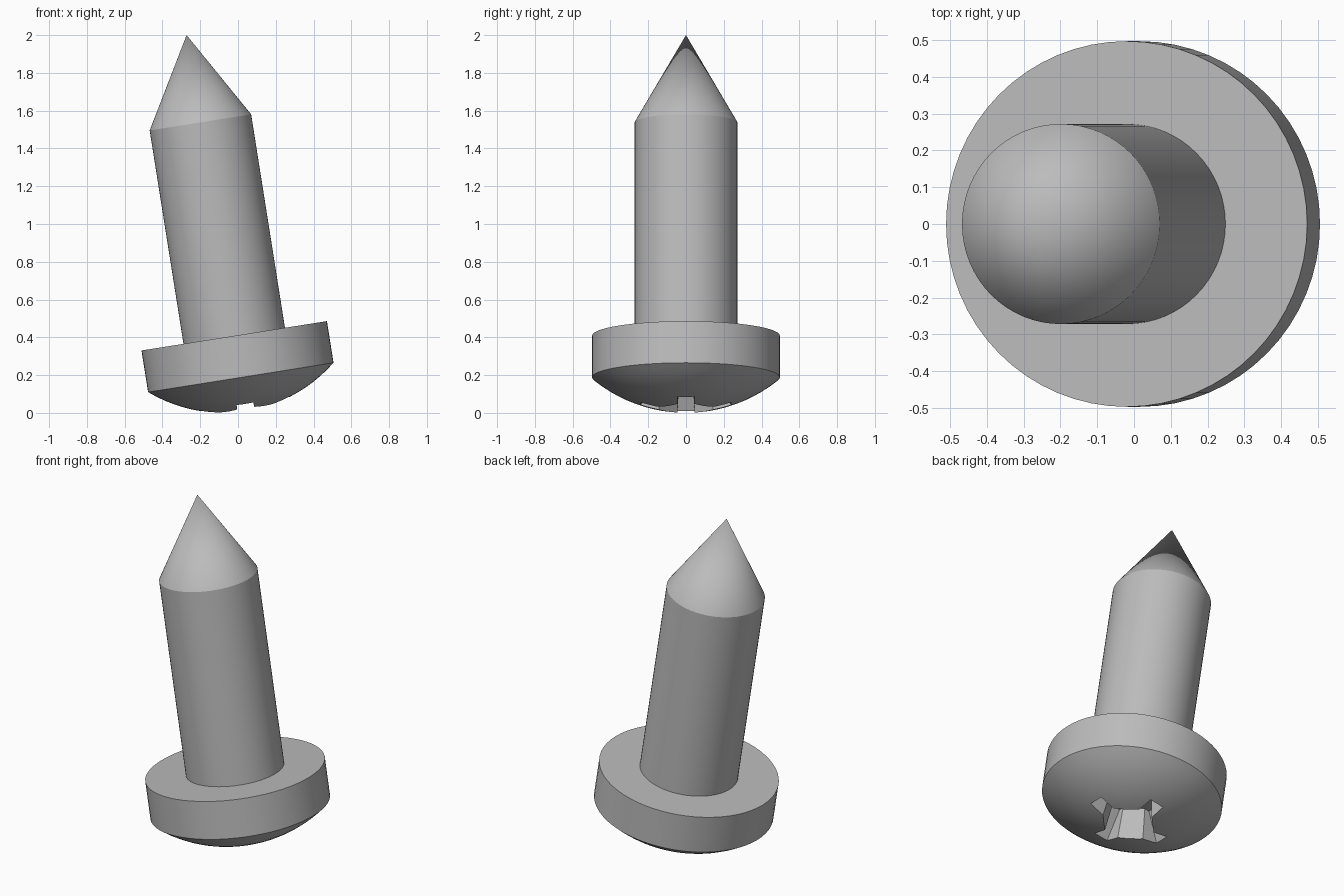
import bpy
import bmesh
from math import sin, cos, pi, radians, sqrt
from mathutils import Matrix

cube = bpy.data.objects.get("Cube")
if cube:
    bpy.data.objects.remove(cube, do_unlink=True)

SEGMENTS = 64
HEAD_R, DOME_H, HEAD_TOP = 0.497, 0.18, 0.403
SHANK_R, SHANK_TOP, TIP = 0.272, 1.547, 2.015
# The screw stands on its domed head and leans toward -x
LEAN = Matrix.Translation((0.043, 0, 0.01)) @ Matrix.Rotation(radians(-9), 4, 'Y')

steel = bpy.data.materials.new("grey steel")
steel.use_nodes = True
GREY = (0.5, 0.5, 0.5, 1)
steel.diffuse_color = GREY
steel.node_tree.nodes["Principled BSDF"].inputs["Base Color"].default_value = GREY


def make_object(name, bm):
    bmesh.ops.recalc_face_normals(bm, faces=bm.faces)
    mesh = bpy.data.meshes.new(name)
    bm.to_mesh(mesh)
    bm.free()
    mesh.materials.append(steel)
    obj = bpy.data.objects.new(name, mesh)
    bpy.context.collection.objects.link(obj)
    obj.matrix_world = LEAN
    return obj


def lathe(name, profile):
    """Spin a (radius, height) profile about the screw axis."""
    bm = bmesh.new()
    verts = [bm.verts.new((r, 0, z)) for r, z in profile]
    edges = [bm.edges.new(pair) for pair in zip(verts, verts[1:])]
    bmesh.ops.spin(bm, geom=verts + edges, cent=(0, 0, 0), axis=(0, 0, 1),
                   angle=2 * pi, steps=SEGMENTS)
    bmesh.ops.remove_doubles(bm, verts=bm.verts, dist=0.0001)
    return make_object(name, bm)


def cross_ring(bm, reach, shoulder, half, z):
    """Four-armed outline with chamfered inner corners."""
    ring = []
    for i in range(4):
        c, s = cos(i * pi / 2), sin(i * pi / 2)
        for x, y in ((shoulder, -half), (reach, -half), (reach, half), (shoulder, half)):
            ring.append(bm.verts.new((c * x - s * y, s * x + c * y, z)))
    return ring


def smooth(obj):
    bpy.ops.object.select_all(action='DESELECT')
    obj.select_set(True)
    bpy.context.view_layer.objects.active = obj
    bpy.ops.object.shade_smooth_by_angle(angle=radians(25))


# Head: spherical dome below a straight rim
ball = (HEAD_R ** 2 + DOME_H ** 2) / (2 * DOME_H)
dome = []
for i in range(13):
    r = HEAD_R * i / 12
    dome.append((r, ball - sqrt(ball ** 2 - r ** 2)))
head = lathe("head", dome + [(HEAD_R, HEAD_TOP), (0, HEAD_TOP)])

# Shank with conical point
shank = lathe("shank", [(0, HEAD_TOP - 0.03), (SHANK_R, HEAD_TOP - 0.03),
                        (SHANK_R, SHANK_TOP), (0, TIP)])

# Tapered cross recess in the dome
bm = bmesh.new()
outer = cross_ring(bm, 0.287, 0.153, 0.05, -0.05)
inner = cross_ring(bm, 0.15, 0.12, 0.035, 0.2)
bm.faces.new(outer)
bm.faces.new(inner)
for i in range(len(outer)):
    j = (i + 1) % len(outer)
    bm.faces.new((outer[i], outer[j], inner[j], inner[i]))
cutter = make_object("recess_cutter", bm)
cutter.hide_render = True

cut = head.modifiers.new("cross recess", 'BOOLEAN')
cut.operation = 'DIFFERENCE'
cut.solver = 'EXACT'
cut.object = cutter
bpy.context.view_layer.objects.active = head
bpy.ops.object.modifier_apply(modifier=cut.name)
bpy.data.objects.remove(cutter, do_unlink=True)

smooth(head)
smooth(shank)
